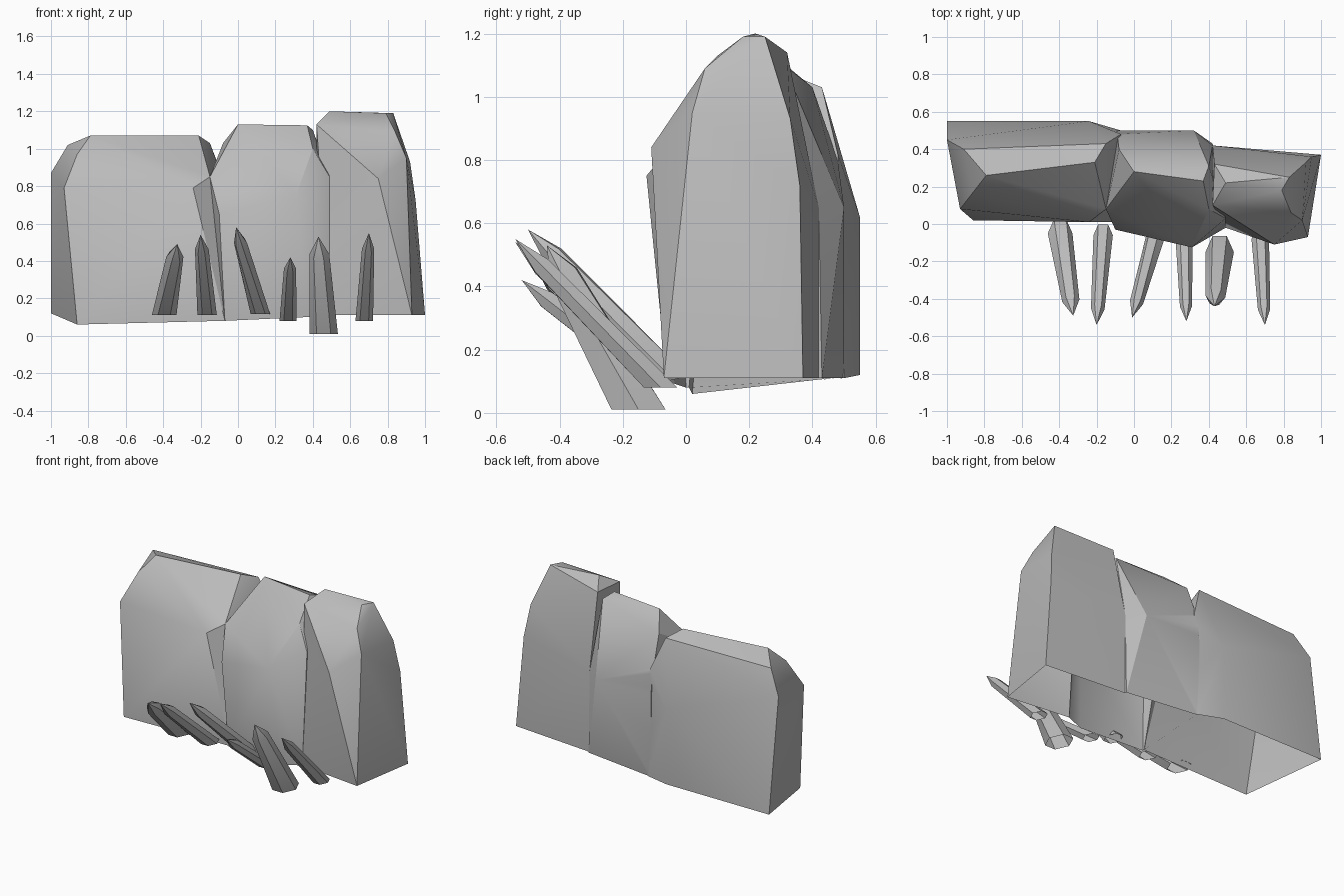
import bpy, bmesh, math
from mathutils import Vector

cube = bpy.data.objects.get("Cube")
if cube:
    bpy.data.objects.remove(cube, do_unlink=True)

stone = bpy.data.materials.new("grey stone")
stone.use_nodes = True
colour = (0.5, 0.5, 0.5, 1)
stone.diffuse_color = colour
stone.node_tree.nodes["Principled BSDF"].inputs["Base Color"].default_value = colour


def hull(name, points):
    """Faceted solid wrapped around its corner points."""
    bm = bmesh.new()
    for p in points:
        bm.verts.new(p)
    res = bmesh.ops.convex_hull(bm, input=bm.verts)
    loose = {g for g in res["geom_interior"] + res["geom_unused"]
             if isinstance(g, bmesh.types.BMVert)}
    bmesh.ops.delete(bm, geom=list(loose), context="VERTS")
    bmesh.ops.recalc_face_normals(bm, faces=bm.faces)
    mesh = bpy.data.meshes.new(name)
    bm.to_mesh(mesh)
    bm.free()
    mesh.materials.append(stone)
    obj = bpy.data.objects.new(name, mesh)
    bpy.context.collection.objects.link(obj)
    return obj


def activate(obj):
    bpy.ops.object.select_all(action="DESELECT")
    obj.select_set(True)
    bpy.context.view_layer.objects.active = obj


def finish(obj):
    """Open the underside, then smooth the shallow folds."""
    bm = bmesh.new()
    bm.from_mesh(obj.data)
    bm.normal_update()
    under = [f for f in bm.faces if f.normal.z < -.95]
    bmesh.ops.delete(bm, geom=under, context="FACES")
    bmesh.ops.dissolve_limit(bm, angle_limit=math.radians(1),
                             verts=bm.verts, edges=bm.edges)
    bm.to_mesh(obj.data)
    bm.free()
    activate(obj)
    bpy.ops.object.shade_smooth_by_angle(angle=math.radians(30))


# Long low boulder: foot, flanks, then crest
wall = hull("boulder_wall", [
    (-1, .55, .12), (-.24, .55, .12), (-.07, .5, .11), (-.86, .02, .06), (-.07, .01, .08),
    (-1, .45, .87), (-.93, .08, .79), (-.24, .01, .79), (-.15, .08, .85), (-.24, .55, .62),
    (-.07, .48, .82), (-.86, .17, .97), (-.91, .4, 1.02), (-.79, .26, 1.07),
    (-.21, .33, 1.07), (-.15, .43, 1.03), (-.11, .4, .92)])

# Middle boulder with a forward-jutting brow
middle = hull("middle_boulder", [
    (-.1, .5, .11), (.42, .43, .11), (-.07, 0, .08), (.37, -.06, .1), (.49, -.02, .11),
    (-.15, .08, .85), (-.1, -.03, .65), (.31, -.125, .75), (.49, .03, .85),
    (.32, .5, .65), (.42, .42, .65), (-.09, .5, .66), (-.09, .48, .8),
    (-.08, .4, 1.03), (0, .28, 1.13), (.37, .23, 1.125), (.4, .31, 1.1), (.4, .08, 1)])

# Tall boulder
tall = hull("left_boulder", [
    (.41, .42, .11), (1, .37, .11), (.93, -.07, .11), (.49, -.02, .11),
    (.75, -.11, .84), (.9, .02, .95), (.84, .06, 1.09), (.95, .36, .72), (.92, .33, .93),
    (.42, .42, .65), (.42, .1, 1.13), (.43, .32, 1.14), (.49, .22, 1.2),
    (.79, .18, 1.19), (.83, .25, 1.19)])

# Fuse the boulders into one open shell
activate(wall)
for other in (middle, tall):
    mod = wall.modifiers.new("fuse", "BOOLEAN")
    mod.operation = "UNION"
    mod.solver = "EXACT"
    mod.object = other
    bpy.ops.object.modifier_apply(modifier=mod.name)
    bpy.data.objects.remove(other, do_unlink=True)
finish(wall)


def spike(name, base, tip, radius):
    """Six-sided crystal: level foot, tapering shaft and short point."""
    base, tip = Vector(base), Vector(tip)
    axis = tip - base
    side = axis.cross(Vector((0, 0, 1))).normalized()
    up = side.cross(axis).normalized()
    points = [tip]
    for k in range(6):
        c, s = math.cos(k * math.pi / 3), math.sin(k * math.pi / 3)
        points.append(base + Vector((c, s * 1.3, 0)) * radius)
        points.append(base + axis * .82 + (side * c + up * s) * radius * .7)
    finish(hull(name, points))


# Row of leaning spikes along the foot
spikes = [
    ((-.395, -.05, .11), (-.325, -.49, .49), .066),
    ((-.165, -.06, .11), (-.2, -.54, .54), .052),
    ((.12, -.05, .115), (-.01, -.5, .58), .052),
    ((.268, -.08, .08), (.28, -.52, .42), .046),
    ((.458, -.15, .01), (.43, -.44, .53), .076),
    ((.675, -.08, .08), (.7, -.54, .55), .047)]
for i, (base, tip, radius) in enumerate(spikes):
    spike(f"spike_{i + 1}", base, tip, radius)
